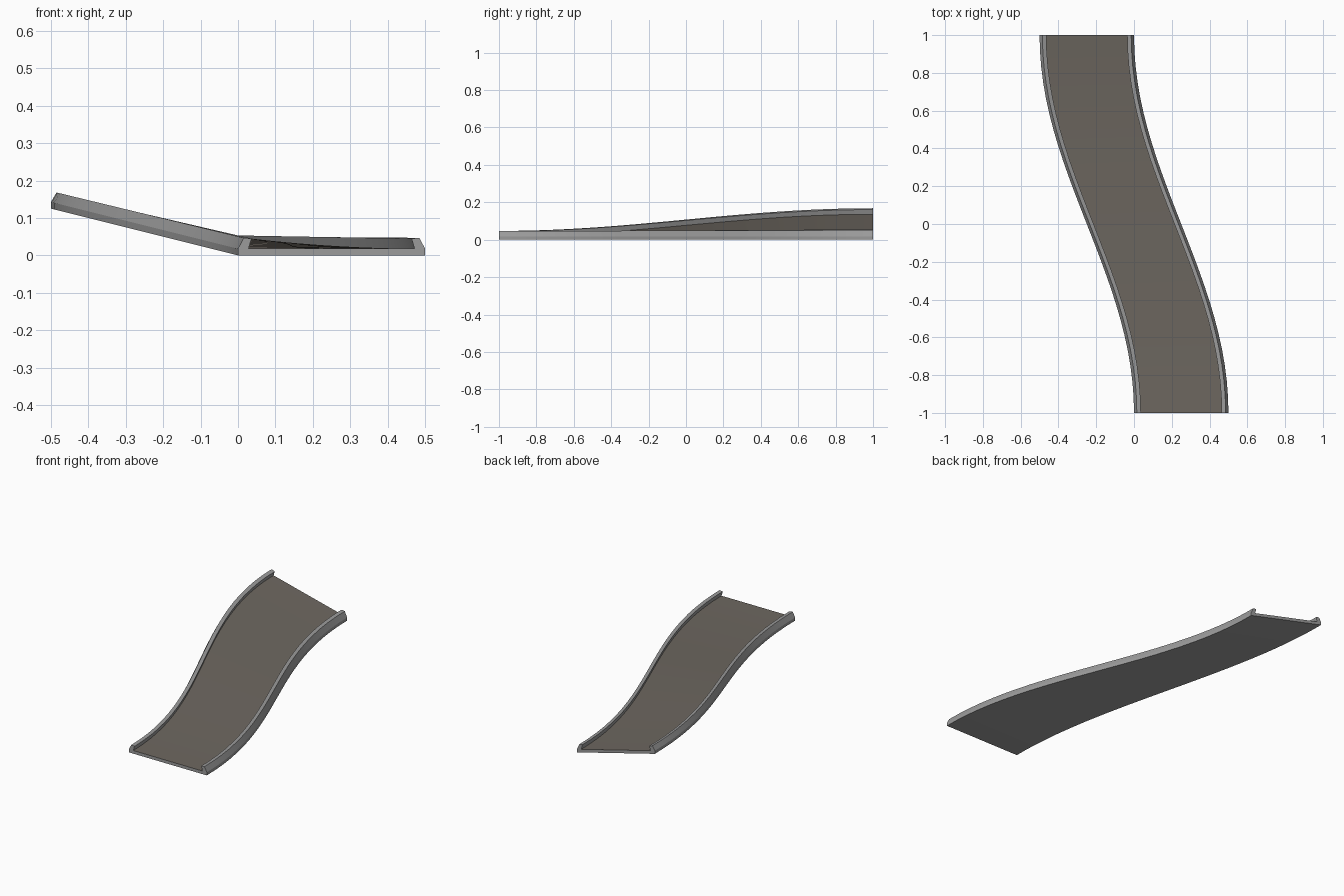
import bpy, math

if "Cube" in bpy.data.objects:
    bpy.data.objects.remove(bpy.data.objects["Cube"])

SEGS = 24      # steps along the S-bend
WIDTH = 0.5
BANK = 0.125   # rise of the left edge at the far end

def mat(name, col):
    m = bpy.data.materials.new(name)
    m.diffuse_color = (*col, 1)
    m.use_nodes = True
    m.node_tree.nodes["Principled BSDF"].inputs["Base Color"].default_value = m.diffuse_color
    return m

grey = mat("barrier grey", (0.33, 0.33, 0.33))
brown = mat("road brown grey", (0.155, 0.138, 0.118))

# Half cross-section: outer foot, kerb, leaning top, undercut inner foot
half = [(0, 0), (0, 0.018), (0.015, 0.047), (0.036, 0.045), (0.028, 0.018)]
profile = half + [(WIDTH - x, z) for x, z in reversed(half)]
ROAD_EDGE = len(half) - 1

# Sweep the section along the bend, shearing it upwards to bank the road
n = len(profile)
verts = []
for i in range(SEGS + 1):
    t = i / SEGS
    s = 0.5 - 0.5 * math.cos(math.pi * t)
    for x, z in profile:
        verts.append((x - WIDTH * s, -1 + 2 * t, z + BANK * s * (1 - x / WIDTH)))

faces, slots = [], []
for i in range(SEGS):
    for j in range(n):
        k = (j + 1) % n
        faces.append((i * n + j, (i + 1) * n + j, (i + 1) * n + k, i * n + k))
        slots.append(1 if j == ROAD_EDGE else 0)

# End caps
faces += [tuple(range(n)), tuple(SEGS * n + j for j in reversed(range(n)))]
slots += [0, 0]

me = bpy.data.meshes.new("banked_road")
me.from_pydata(verts, [], faces)
me.materials.append(grey)
me.materials.append(brown)
me.polygons.foreach_set("material_index", slots)
me.update()
road = bpy.data.objects.new("banked_road", me)
bpy.context.collection.objects.link(road)
bpy.context.view_layer.objects.active = road
road.select_set(True)
bpy.ops.object.mode_set(mode='EDIT')
bpy.ops.mesh.select_all(action='SELECT')
bpy.ops.mesh.normals_make_consistent(inside=False)
bpy.ops.object.mode_set(mode='OBJECT')
bpy.ops.object.shade_smooth_by_angle(angle=math.radians(20))
